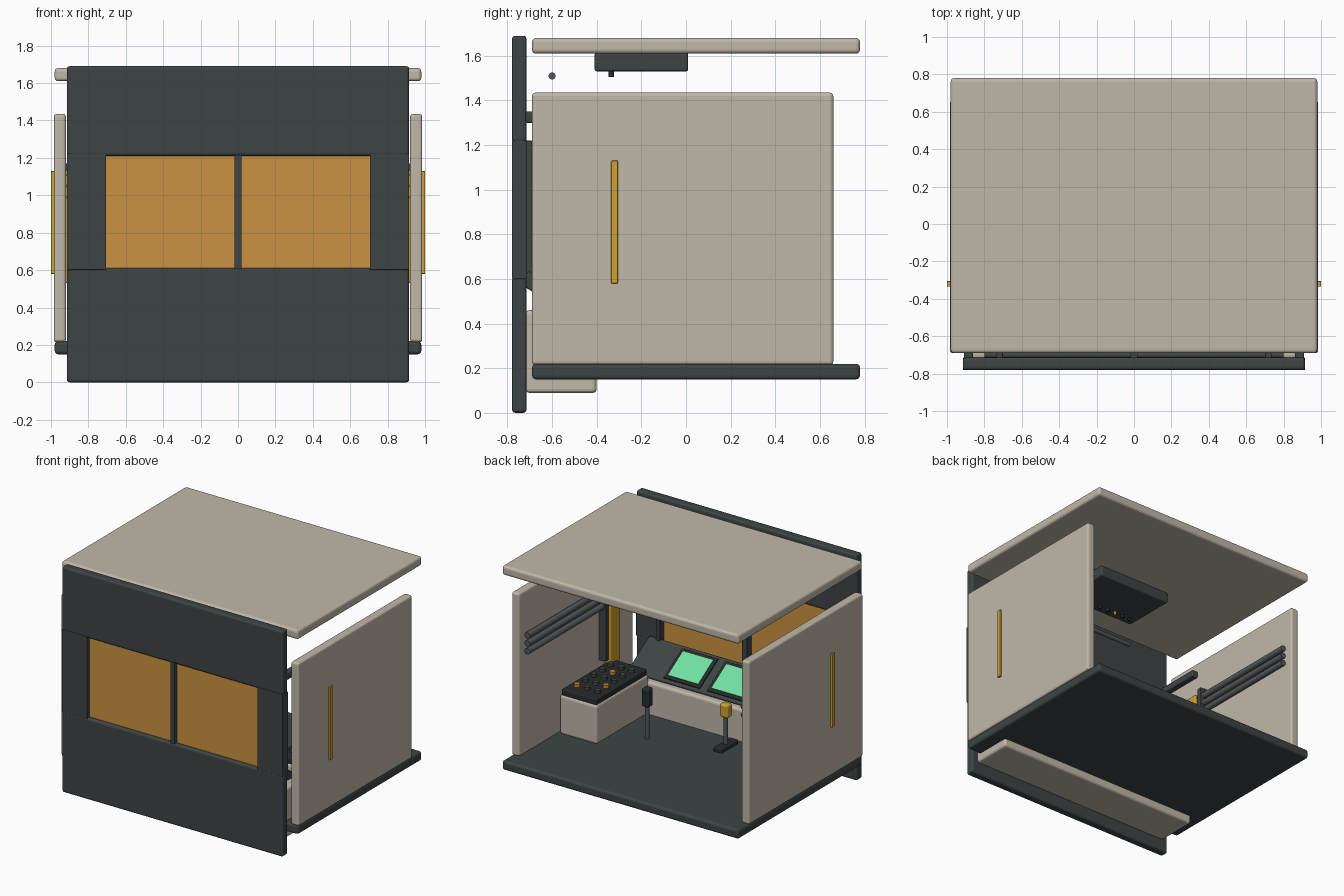
import bpy, math
from mathutils import Vector

old = bpy.data.objects.get("Cube")
if old:
    bpy.data.objects.remove(old, do_unlink=True)


def material(name, r, g, b):
    m = bpy.data.materials.new(name)
    m.use_nodes = True
    m.diffuse_color = (r, g, b, 1)
    m.node_tree.nodes["Principled BSDF"].inputs["Base Color"].default_value = (r, g, b, 1)
    return m


BEIGE = material("warm beige", .53, .48, .40)
DARK = material("charcoal", .048, .058, .058)
BLACK = material("near black", .02, .025, .027)
AMBER = material("amber glass", .60, .29, .055)
YELLOW = material("safety yellow", .62, .36, .03)
GREEN = material("screen green", .16, .75, .36)
METAL = material("gunmetal", .09, .10, .11)
LAMP = material("orange lamp", .62, .26, .03)


def box(name, xs, ys, zs, mat, bevel=.012, tilt=0):
    """Bevelled box spanning the given ranges, optionally tilted about x."""
    lo, hi = Vector((xs[0], ys[0], zs[0])), Vector((xs[1], ys[1], zs[1]))
    bpy.ops.mesh.primitive_cube_add(size=1, location=(lo + hi) / 2)
    ob = bpy.context.object
    ob.name = name
    for v in ob.data.vertices:
        v.co = v.co * (hi - lo)
    ob.rotation_euler.x = tilt
    ob.data.materials.append(mat)
    if bevel:
        mod = ob.modifiers.new("soft_edges", 'BEVEL')
        mod.width = bevel
        mod.segments = 3
    return ob


def rod(name, a, b, radius, mat, sides=16):
    """Cylinder from point a to point b."""
    a, b = Vector(a), Vector(b)
    bpy.ops.mesh.primitive_cylinder_add(vertices=sides, radius=radius, depth=(b - a).length,
                                        location=(a + b) / 2)
    ob = bpy.context.object
    ob.name = name
    ob.rotation_euler = (b - a).to_track_quat('Z', 'Y').to_euler()
    ob.data.materials.append(mat)
    bpy.ops.object.shade_smooth_by_angle(angle=math.radians(40))
    return ob


def span(side, a, b):
    """An x range mirrored to the given side."""
    return tuple(sorted((side * a, side * b)))


SIDES = (("left", 1), ("right", -1))

# Shell
box("floor", (-.98, .98), (-.69, .78), (.15, .22), DARK, .018)
box("ceiling", (-.98, .98), (-.69, .78), (1.61, 1.68), BEIGE, .018)
for label, s in SIDES:
    box(label + "_wall", span(s, .92, .985), (-.69, .66), (.215, 1.435), BEIGE, .015)
    box(label + "_outer_stripe", span(s, .98, 1.0), (-.335, -.305), (.58, 1.13), YELLOW, .003)

# Front bulkhead with window opening
FRONT = (-.78, -.715)
box("front_lower_panel", (-.915, .915), FRONT, (0, .61), DARK, .015)
box("front_upper_panel", (-.915, .915), FRONT, (1.21, 1.69), DARK, .015)
for label, s in SIDES:
    box(label + "_front_column", span(s, .705, .915), FRONT, (.60, 1.22), DARK, .004)
    box(label + "_window_frame", span(s, .70, .735), (-.745, -.69), (.60, 1.22), DARK, .004)
    box(label + "_window", span(s, .015, .71), (-.752, -.744), (.60, 1.22), AMBER, 0)
box("window_mullion", (-.02, .02), (-.775, -.69), (.60, 1.22), DARK, .004)

# Dashboard
box("dashboard_base", (-.87, .87), (-.72, -.40), (.09, .46), BEIGE, .018)
TILT = math.radians(-32)
NORMAL = Vector((0, -math.sin(TILT), math.cos(TILT)))
TOP = Vector((0, -.575, .555))


def on_dash(name, x, width, length, thick, lift, mat, bevel):
    """Box lying on the sloped dashboard, its upper face at the given lift."""
    c = TOP + NORMAL * (lift - thick / 2)
    return box(name, (x - width / 2, x + width / 2), (c.y - length / 2, c.y + length / 2),
               (c.z - thick / 2, c.z + thick / 2), mat, bevel, TILT)


on_dash("dashboard_slope", 0, 1.6, .31, .07, 0, DARK, .01)
for label, x in (("left", .36), ("middle", 0), ("right", -.36)):
    on_dash(label + "_screen_bezel", x, .30, .26, .02, .008, BLACK, .003)
    on_dash(label + "_screen", x, .25, .21, .008, .013, GREEN, 0)

# Side consoles with key pads
for label, s in SIDES:
    box(label + "_console", span(s, .60, .91), (-.42, .20), (.215, .51), BEIGE, .02)
    box(label + "_key_pad", span(s, .61, .90), (-.41, .19), (.50, .55), BLACK, .008)
    for row in range(5):
        for col in range(3):
            x, y = s * (.67 + .085 * col), .09 - .1 * row
            mat = LAMP if (row * 2 + col) % 5 == 2 else DARK
            rod(f"{label}_key_{row}_{col}", (x, y, .545), (x, y, .572), .022, mat, 12)

# Wall fittings
for label, s in SIDES:
    for i in range(3):
        z = 1.11 - .06 * i
        rod(f"{label}_pipe_{i}", (s * .895, -.60, z), (s * .895, .60, z), .022, METAL)
    box(label + "_yellow_locker", span(s, .86, .925), (-.45, -.34), (.53, 1.13), YELLOW, .008)
    box(label + "_locker_post", span(s, .865, .925), (-.325, -.285), (.58, 1.17), DARK, .006)
    box(label + "_hand_rail", span(s, .86, .91), (-.72, -.37), (1.30, 1.35), DARK, .008)

# Overhead panel and grab rod
box("overhead_panel", (-.31, .31), (-.41, .01), (1.53, 1.615), DARK, .012)
for i in range(8):
    x = -.24 + .48 * i / 7
    rod(f"overhead_switch_{i}", (x, -.335, 1.505), (x, -.335, 1.535), .012,
        LAMP if i % 3 == 2 else BLACK, 10)
rod("grab_rod", (-.46, -.60, 1.51), (.46, -.60, 1.51), .016, METAL)

# Control levers
rod("dark_lever_shaft", (.376, -.08, .215), (.376, -.08, .50), .016, METAL)
box("dark_lever_grip", (.346, .406), (-.11, -.05), (.46, .60), BLACK, .015)
box("yellow_lever_base", (-.18, -.11), (-.365, -.165), (.215, .25), BLACK, .008)
rod("yellow_lever_shaft", (-.145, -.265, .24), (-.145, -.265, .50), .016, METAL)
box("yellow_lever_grip", (-.18, -.11), (-.295, -.235), (.45, .55), YELLOW, .015)
